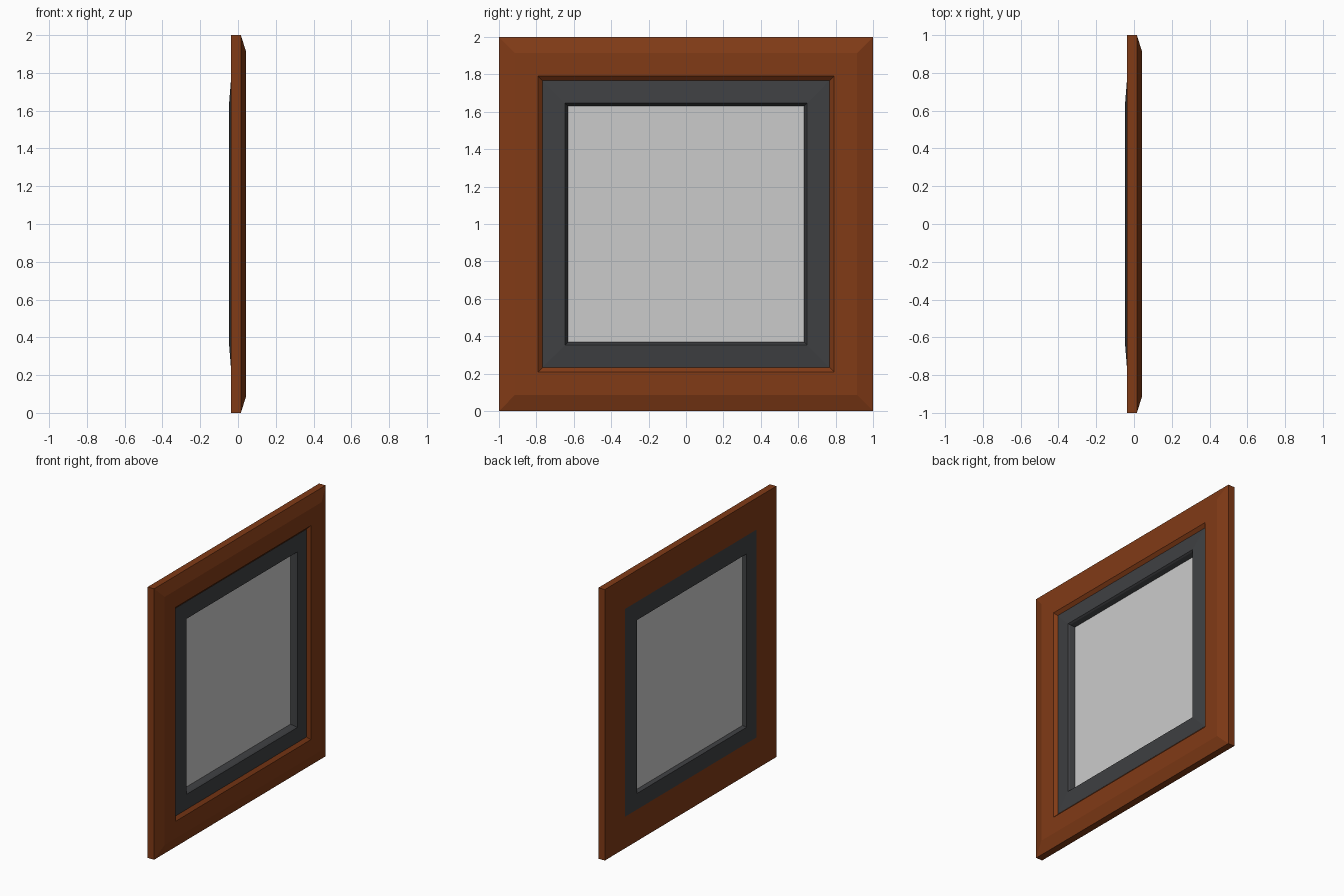
import bpy, bmesh

if "Cube" in bpy.data.objects:
    bpy.data.objects.remove(bpy.data.objects["Cube"])


def material(name, color):
    m = bpy.data.materials.new(name)
    m.diffuse_color = color
    m.use_nodes = True
    m.node_tree.nodes["Principled BSDF"].inputs["Base Color"].default_value = m.diffuse_color
    return m


def finish(name, bm, mat=None):
    bmesh.ops.recalc_face_normals(bm, faces=bm.faces)
    mesh = bpy.data.meshes.new(name)
    bm.to_mesh(mesh)
    bm.free()
    if mat:
        mesh.materials.append(mat)
    ob = bpy.data.objects.new(name, mesh)
    ob.location.z = 1.0
    bpy.context.collection.objects.link(ob)
    return ob


def mitred_frame(name, profile, mat):
    """Sweep a closed (half size, x) profile around a square in the YZ plane."""
    bm = bmesh.new()
    corners = [(-1, -1), (1, -1), (1, 1), (-1, 1)]
    rings = [[bm.verts.new((x, sy * h, sz * h)) for sy, sz in corners]
             for h, x in profile]
    for i, a in enumerate(rings):
        b = rings[(i + 1) % len(rings)]
        for k in range(4):
            n = (k + 1) % 4
            bm.faces.new((a[k], a[n], b[n], b[k]))
    return finish(name, bm, mat)


wood = material("wood", (0.22, 0.043, 0.008, 1))
dark = material("dark_trim", (0.05, 0.052, 0.056, 1))

# outer timber frame: flat back, chamfered outer and inner front edges
mitred_frame("outer_frame", [
    (1.0, -0.037), (1.0, 0.015), (0.915, 0.042), (0.79, 0.042),
    (0.765, 0.02), (0.765, -0.037)], wood)

# dark sash: faces rise gently towards the opening, with a stepped lip
mitred_frame("inner_sash", [
    (0.767, -0.037), (0.767, 0.022), (0.648, 0.032), (0.64, 0.02),
    (0.63, -0.013), (0.63, -0.022), (0.64, -0.047)], dark)

# thin pane
bm = bmesh.new()
bmesh.ops.create_cube(bm, size=1)
bmesh.ops.scale(bm, vec=(0.006, 1.264, 1.264), verts=bm.verts)
pane = finish("pane", bm)
pane.location.x = -0.017
